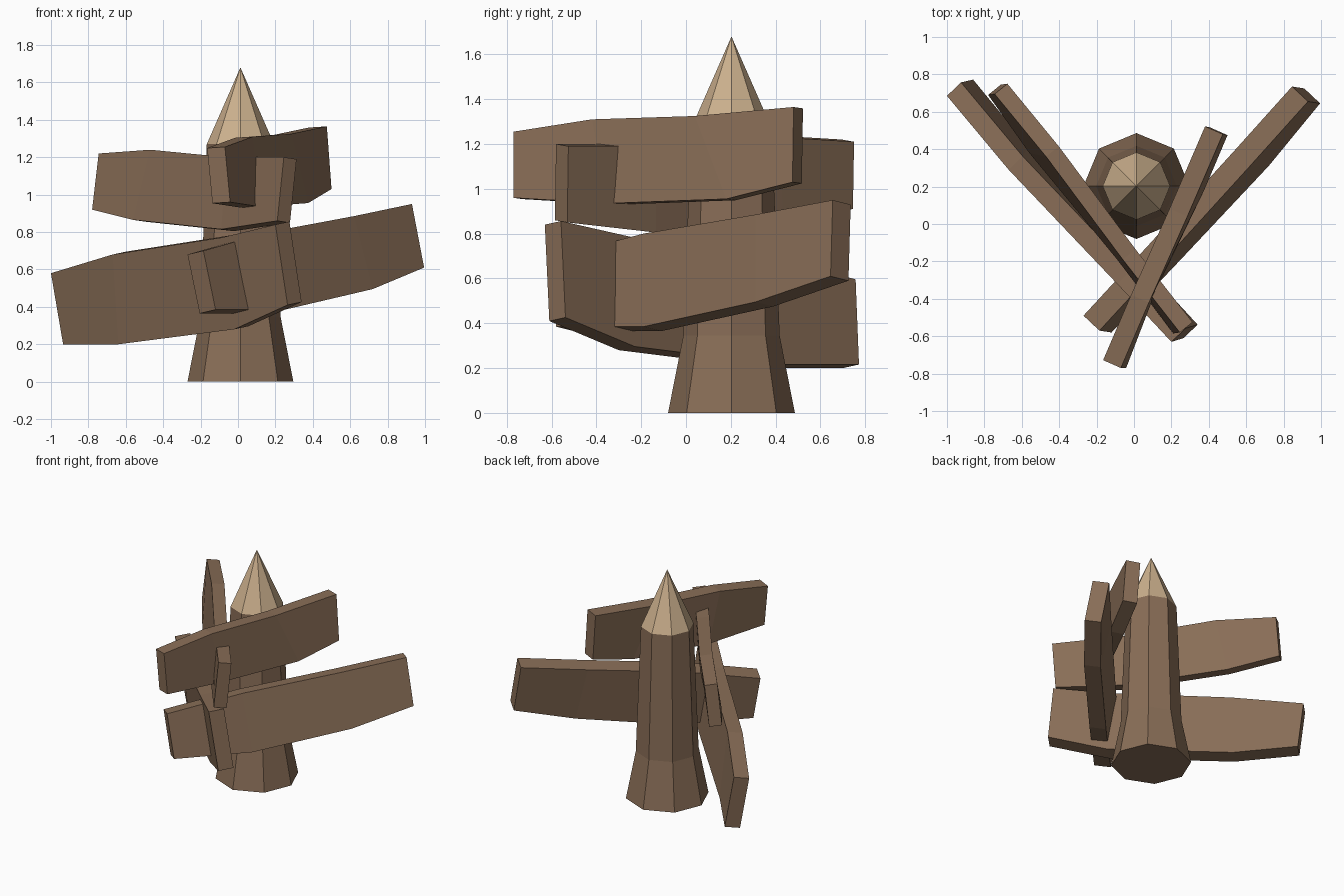
import bpy
import bmesh
from math import cos, sin, tau
from mathutils import Vector

old = bpy.data.objects.get("Cube")
if old:
    bpy.data.objects.remove(old, do_unlink=True)


def material(name, rgb):
    mat = bpy.data.materials.new(name)
    mat.use_nodes = True
    mat.diffuse_color = (*rgb, 1)
    mat.node_tree.nodes["Principled BSDF"].inputs["Base Color"].default_value = (*rgb, 1)
    return mat


bark = material("brown wood", (0.25, 0.155, 0.095))
cut_wood = material("pale cut wood", (0.61, 0.44, 0.27))


def loft(name, rings, mats):
    """Skin equal-sized rings of points into a closed solid."""
    bm = bmesh.new()
    loops = [[bm.verts.new(p) for p in ring] for ring in rings]
    n = len(loops[0])
    for a, b in zip(loops, loops[1:]):
        for i in range(n):
            j = (i + 1) % n
            bm.faces.new((a[i], a[j], b[j], b[i]))
    bm.faces.new(loops[0])
    bm.faces.new(loops[-1])
    bmesh.ops.remove_doubles(bm, verts=bm.verts, dist=0.0005)
    bmesh.ops.recalc_face_normals(bm, faces=bm.faces)
    mesh = bpy.data.meshes.new(name)
    bm.to_mesh(mesh)
    bm.free()
    for mat in mats:
        mesh.materials.append(mat)
    obj = bpy.data.objects.new(name, mesh)
    bpy.context.collection.objects.link(obj)
    return obj


def plank(name, thickness, sections):
    """Each section is the top and bottom point of the outer face."""
    t = Vector(thickness)
    rings = []
    for top, bottom in sections:
        top, bottom = Vector(top), Vector(bottom)
        rings.append((top, bottom, bottom + t, top + t))
    return loft(name, rings, [bark])


# Flared eight-sided post with a sharpened tip
SIDES, CX, CY, TIP_BASE = 8, 0.013, 0.203, 1.27
profile = [(0.283, 0), (0.215, 0.345), (0.18, TIP_BASE), (0.0001, 1.68)]
post = loft("post", [[(CX + r * cos(tau * i / SIDES), CY + r * sin(tau * i / SIDES), z)
                      for i in range(SIDES)] for r, z in profile], [bark, cut_wood])
for face in post.data.polygons:
    face.material_index = int(face.center.z > TIP_BASE)

# Four crooked boards around the post
plank("lowest_right_board", (0.075, 0.072, 0.016), [
    ((-1.0, 0.685, 0.58), (-0.935, 0.70, 0.20)),
    ((-0.67, 0.29, 0.68), (-0.64, 0.34, 0.20)),
    ((-0.09, -0.32, 0.77), (-0.02, -0.30, 0.28)),
    ((0.2, -0.63, 0.84), (0.265, -0.61, 0.41))])

plank("lower_left_board", (-0.085, 0.08, -0.02), [
    ((-0.185, -0.57, 0.70), (-0.12, -0.58, 0.385)),
    ((0.165, -0.19, 0.80), (0.25, -0.19, 0.385)),
    ((0.62, 0.31, 0.885), (0.72, 0.31, 0.495)),
    ((0.93, 0.655, 0.95), (0.995, 0.645, 0.61))])

plank("upper_right_board", (0.068, 0.055, -0.01), [
    ((-0.745, 0.695, 1.22), (-0.78, 0.69, 0.92)),
    ((-0.47, 0.36, 1.24), (-0.56, 0.38, 0.865)),
    ((-0.06, -0.19, 1.20), (-0.09, -0.19, 0.815)),
    ((0.245, -0.58, 1.2), (0.21, -0.585, 0.86))])

plank("top_left_board", (-0.095, 0.042, -0.006), [
    ((-0.07, -0.77, 1.255), (-0.042, -0.77, 0.96)),
    ((0.08, -0.42, 1.31), (0.12, -0.35, 0.935)),
    ((0.285, 0.04, 1.325), (0.375, 0.18, 0.955)),
    ((0.475, 0.48, 1.365), (0.5, 0.475, 1.03))])
